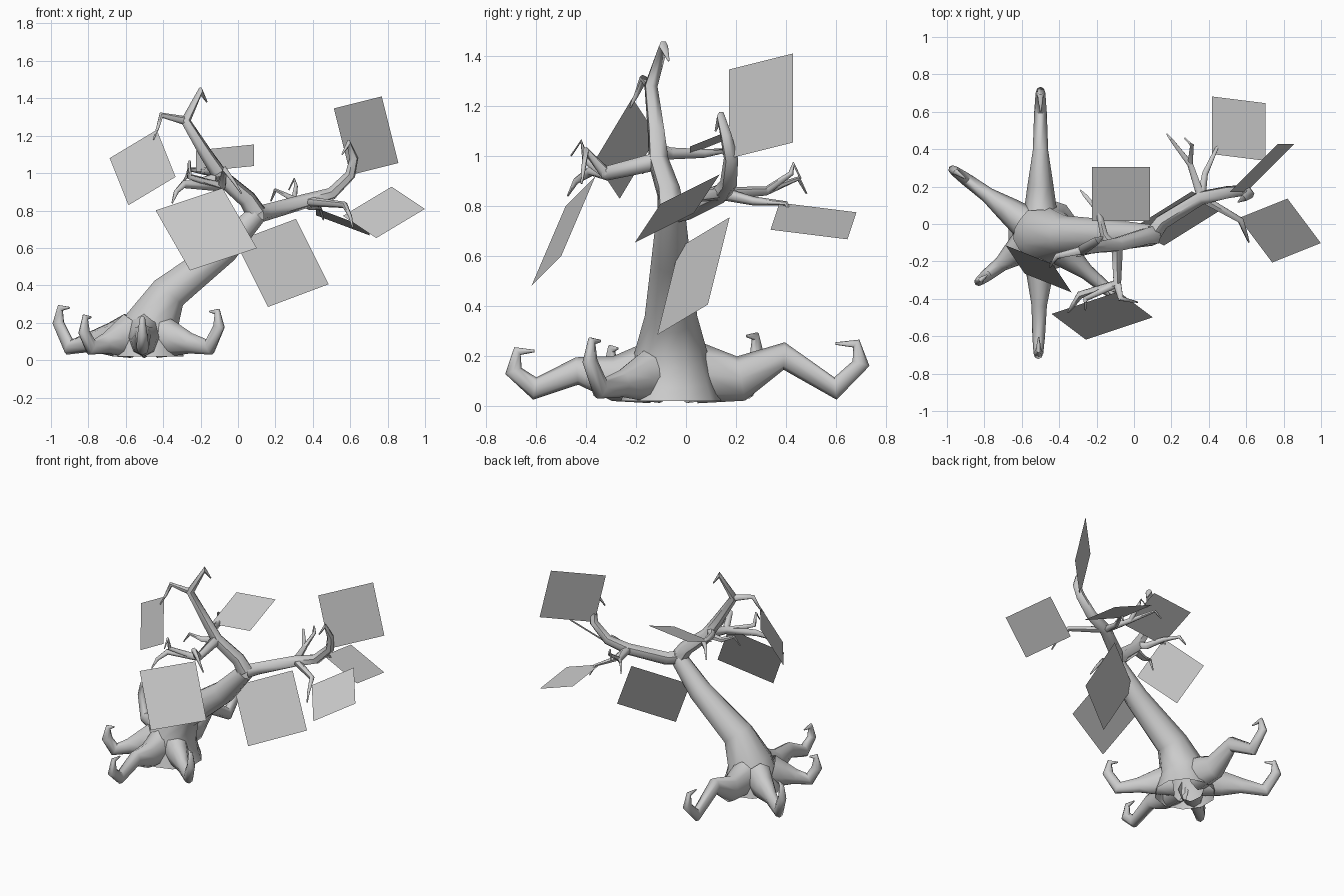
import bpy, bmesh, math
from mathutils import Vector

if "Cube" in bpy.data.objects:
    bpy.data.objects.remove(bpy.data.objects["Cube"])

SHADE = (0.6, 0.6, 0.6, 1)
grey = bpy.data.materials.new("plain grey")
grey.use_nodes = True
grey.diffuse_color = SHADE
grey.node_tree.nodes["Principled BSDF"].inputs["Base Color"].default_value = SHADE


def finish(name, bm):
    mesh = bpy.data.meshes.new(name)
    bm.to_mesh(mesh)
    bm.free()
    mesh.materials.append(grey)
    part = bpy.data.objects.new(name, mesh)
    bpy.context.collection.objects.link(part)
    bpy.ops.object.select_all(action='DESELECT')
    part.select_set(True)
    bpy.context.view_layer.objects.active = part
    bpy.ops.object.shade_smooth_by_angle(angle=math.radians(60))


def limb(name, points, radii, sides=6, width=1.0):
    """Tube, open at its start, with one radius per point; width squashes it sideways."""
    points = [Vector(p) for p in points]
    bm = bmesh.new()
    rings, tangent, normal = [], None, None
    for i, point in enumerate(points):
        before = points[max(i - 1, 0)]
        after = points[min(i + 1, len(points) - 1)]
        turn = (point - before).normalized() + (after - point).normalized()
        turn.normalize()
        if tangent is None:
            normal = Vector((0, 0, 1)) if abs(turn.z) < 0.9 else Vector((0, 1, 0))
        else:
            normal = tangent.rotation_difference(turn) @ normal
        normal = (normal - turn * normal.dot(turn)).normalized()
        tangent = turn
        side = tangent.cross(normal) * width
        angles = [math.tau * k / sides for k in range(sides)]
        rings.append([bm.verts.new(point + (normal * math.cos(a) + side * math.sin(a)) * radii[i])
                      for a in angles])
    for low, high in zip(rings, rings[1:]):
        for k in range(sides):
            bm.faces.new((low[k - 1], low[k], high[k], high[k - 1]))
    bm.faces.new(rings[-1])
    finish(name, bm)


def branch(name, thickness, *points):
    """Evenly tapering limb that ends in a small drooping claw."""
    points = [Vector(p) for p in points]
    onward = points[-1] - points[-2]
    onward.z = 0
    claw = points[-1] + onward.normalized() * 0.04 - Vector((0, 0, 0.06))
    steps = len(points) - 1
    radii = [thickness * (1 - 0.62 * i / steps) for i in range(len(points))]
    limb(name, points + [claw], radii + [0.004])


# Every root shares one clawed profile: fraction of its run, height, radius
ROOT_FOOT = Vector((-0.5, -0.05, 0))
ROOT_START = 0.11


def root(name, angle, reach, knee, tip):
    heading = Vector((math.cos(math.radians(angle)), math.sin(math.radians(angle)), 0))
    profile = [(0, .13, .12), (.25, .11, .09), (.52, knee, .055), (.84, .07, .045),
               (1, tip - .08, .035), (.97, tip, .02), (.84, tip, .005)]
    path = [ROOT_FOOT + heading * (ROOT_START + (reach - ROOT_START) * f) + Vector((0, 0, z))
            for f, z, r in profile]
    limb(name, path, [r for f, z, r in profile], 8, 0.75)


def leaf(name, size, centre, across, down):
    """Flat square leaf spanned by two edge directions."""
    u = Vector(across).normalized() * size / 2
    v = Vector(down).normalized() * size / 2
    middle = Vector(centre)
    bm = bmesh.new()
    bm.faces.new([bm.verts.new(middle + c) for c in (-u - v, u - v, u + v, v - u)])
    finish(name, bm)


# Leaning trunk with a flared foot: x, height, radius
fork = (.1, -.06, .78)
trunk = [(-.48, .02, .2), (-.48, .09, .18), (-.46, .2, .15), (-.37, .36, .105), (-.07, .59, .078)]
limb("trunk", [(x, -.06, z) for x, z, r in trunk] + [fork],
     [r for x, z, r in trunk] + [.056], 10)

# Clawed roots
root("back_root", 90, .75, .2, .25)
root("front_root", 269, .64, .14, .22)
root("back_right_root", 144, .57, .1, .28)
root("front_right_root", 218, .41, .09, .23)
root("front_left_root", 320, .52, .09, .26)

# Left bough and its twigs
elbow = (.36, .14, .85)
knuckle = (.3, .32, .86)
branch("left_bough", .05, fork, (.15, .01, .79), elbow, (.5, .17, .89), (.6, .18, .99),
       (.62, .16, 1.08), (.59, .14, 1.16))
branch("left_back_twig", .026, elbow, knuckle, (.2, .45, .91))
branch("left_back_hook", .016, knuckle, (.31, .42, .93), (.3, .43, .97))
branch("left_middle_twig", .026, elbow, (.38, .27, .82), (.44, .4, .81))
branch("left_front_twig", .026, elbow, (.57, .02, .83), (.6, -.06, .77))

# Upright bough and its twigs
crook = (-.09, -.11, .98)
palm = (-.09, -.32, .93)
crown = (-.28, -.14, 1.28)
branch("upper_bough", .056, fork, (.05, -.07, .86), crook, (-.17, -.12, 1.1), crown,
       (-.2, -.09, 1.44))
branch("upper_side_twig", .024, crown, (-.41, -.17, 1.31), (-.43, -.2, 1.24))
branch("back_twig", .03, (-.12, -.11, 1.02), (-.16, -.06, 1.01), (-.19, .07, 1.01),
       (-.26, .15, 1.02))
branch("front_bough", .036, crook, palm, (-.29, -.38, .94), (-.33, -.44, .9))
branch("front_hook", .022, palm, (-.26, -.4, .98), (-.26, -.42, 1.06))
branch("front_left_twig", .024, palm, (-.07, -.4, 1.02), (-.02, -.41, .95))
branch("front_side_twig", .028, crook, (-.19, -.13, .96), (-.27, -.16, .99))

# Large square leaves
leaf("left_top_leaf", .367, (.685, .3, 1.2), (4, 4, 1), (1, 0, -4))
leaf("left_back_leaf", .31, (.56, .51, .74), (8, -1, -3), (0, -8, 1))
leaf("left_outer_leaf", .32, (.78, -.035, .79), (3, -4, -2), (-5, -2, -3))
leaf("left_hanging_leaf", .4, (.235, .03, .52), (2, -1, -4), (-8, -5, -3))
leaf("front_leaf", .395, (-.17, -.49, .7), (3, 1, 1), (4, -3, -7))
leaf("right_leaf", .31, (-.51, -.24, 1.03), (2, -3, -5), (-5, 2, -3))
leaf("back_leaf", .31, (-.07, .16, 1.08), (10, 0, 1), (0, -5, -2))
